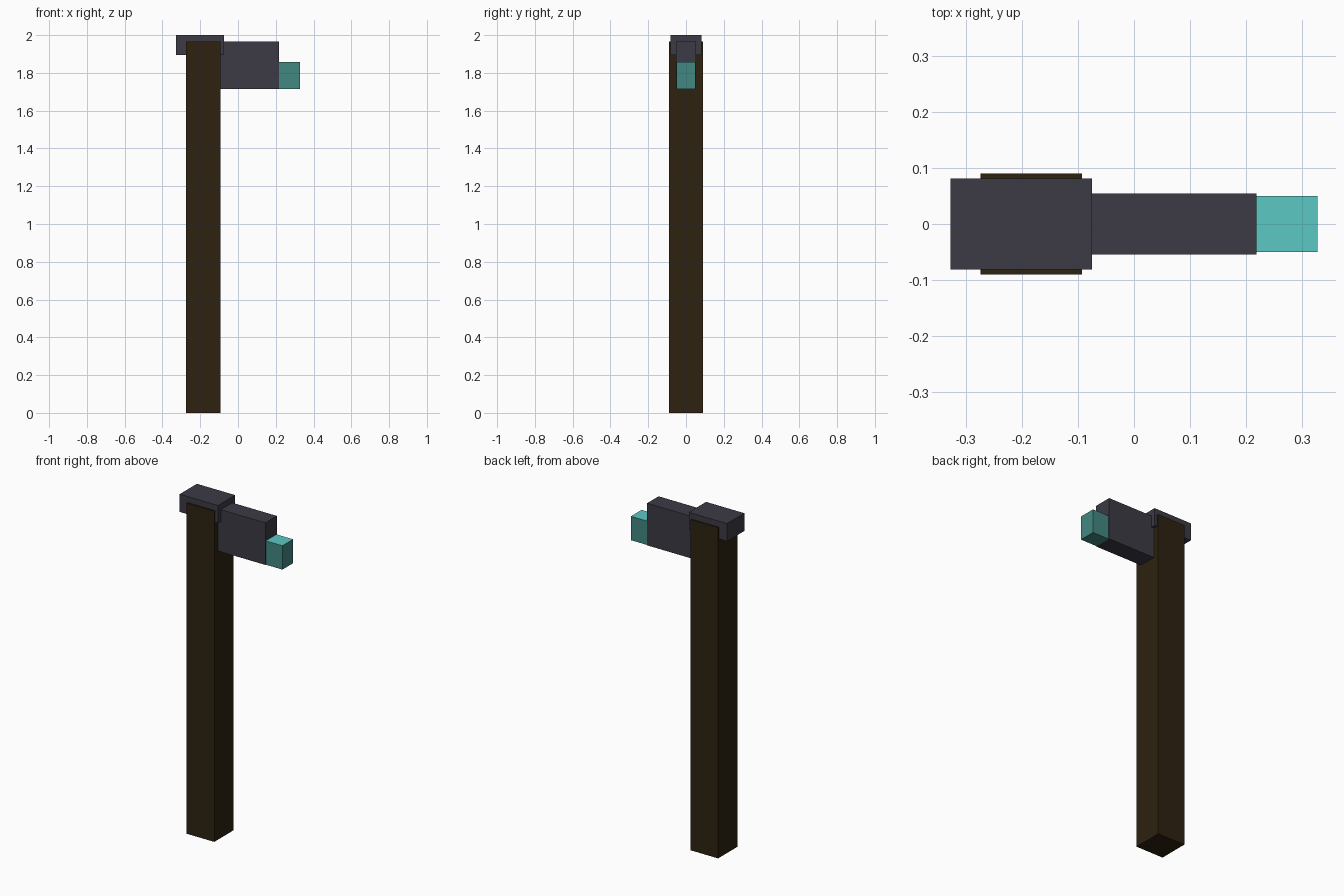
import bpy, bmesh
from mathutils import Vector

if "Cube" in bpy.data.objects:
    bpy.data.objects.remove(bpy.data.objects["Cube"])


def material(name, rgb):
    m = bpy.data.materials.new(name)
    m.diffuse_color = (*rgb, 1.0)
    m.use_nodes = True
    m.node_tree.nodes["Principled BSDF"].inputs["Base Color"].default_value = m.diffuse_color
    return m


wood = material("dark_wood", (0.027, 0.016, 0.0052))
iron = material("dark_iron", (0.045, 0.043, 0.060))
glass = material("dark_teal_glass", (0.055, 0.245, 0.225))
glow = material("light_teal_glow", (0.107, 0.578, 0.552))


def box(name, lo, hi, mats):
    """Axis-aligned box; a second material, if given, goes on the top face."""
    lo, hi = Vector(lo), Vector(hi)
    bm = bmesh.new()
    bmesh.ops.create_cube(bm, size=1.0)
    for v in bm.verts:
        v.co = Vector(((hi[i] + lo[i]) / 2 + v.co[i] * (hi[i] - lo[i]) for i in range(3)))
    bm.normal_update()
    if len(mats) > 1:
        for f in bm.faces:
            f.material_index = 1 if f.normal.z > 0.5 else 0
    mesh = bpy.data.meshes.new(name)
    bm.to_mesh(mesh)
    bm.free()
    for m in mats:
        mesh.materials.append(m)
    obj = bpy.data.objects.new(name, mesh)
    bpy.context.collection.objects.link(obj)
    return obj


# Upright post, slightly proud of the cap at front and back
box("post", (-0.274, -0.09, 0), (-0.093, 0.09, 1.965), [wood])
# Iron cap over the post
box("cap", (-0.327, -0.081, 1.895), (-0.075, 0.081, 2.0), [iron])
# Side arm
box("arm", (-0.12, -0.054, 1.715), (0.218, 0.054, 1.965), [iron])
# Glowing lamp at the arm's end, with a bright top
box("lamp", (0.216, -0.05, 1.715), (0.327, 0.05, 1.857), [glass, glow])
